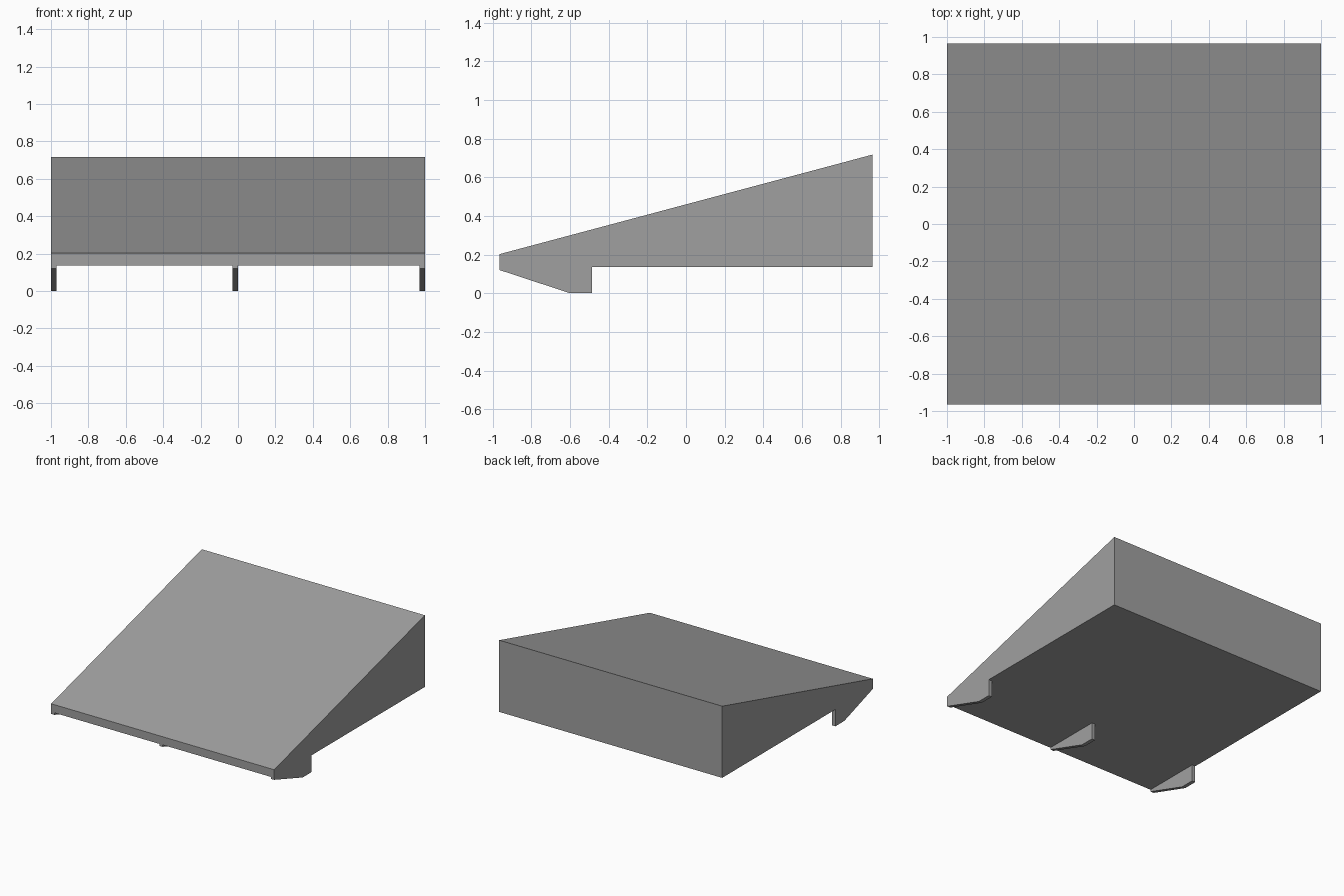
import bpy

cube = bpy.data.objects.get("Cube")
if cube:
    bpy.data.objects.remove(cube, do_unlink=True)

# Single plain grey
grey = bpy.data.materials.new("plain grey")
grey.use_nodes = True
colour = (0.35, 0.35, 0.35, 1)
grey.diffuse_color = colour
grey.node_tree.nodes["Principled BSDF"].inputs["Base Color"].default_value = colour


def extrude_profile(name, profile, x0, x1):
    """Sweep a (y, z) outline, listed counter-clockwise seen from +x, along x."""
    n = len(profile)
    verts = [(x, y, z) for x in (x0, x1) for y, z in profile]
    faces = [tuple(reversed(range(n))), tuple(range(n, 2 * n))]
    for i in range(n):
        j = (i + 1) % n
        faces.append((i, j, n + j, n + i))
    mesh = bpy.data.meshes.new(name)
    mesh.from_pydata(verts, [], faces)
    mesh.materials.append(grey)
    obj = bpy.data.objects.new(name, mesh)
    bpy.context.collection.objects.link(obj)
    return obj


half_depth = 0.965
underside = 0.136
rib_width = 0.03

# Sloping wedge body
extrude_profile("wedge_body", [
    (-half_depth, underside), (half_depth, underside),
    (half_depth, 0.717), (-half_depth, 0.202)], -1, 1)

# Three thin hooked ribs under the front edge
rib = [(-half_depth, 0.12), (-0.6, 0), (-0.485, 0),
       (-0.485, underside), (-half_depth, underside)]
for name, x in (("right_rib", -1), ("middle_rib", -rib_width),
                ("left_rib", 1 - rib_width)):
    extrude_profile(name, rib, x, x + rib_width)
